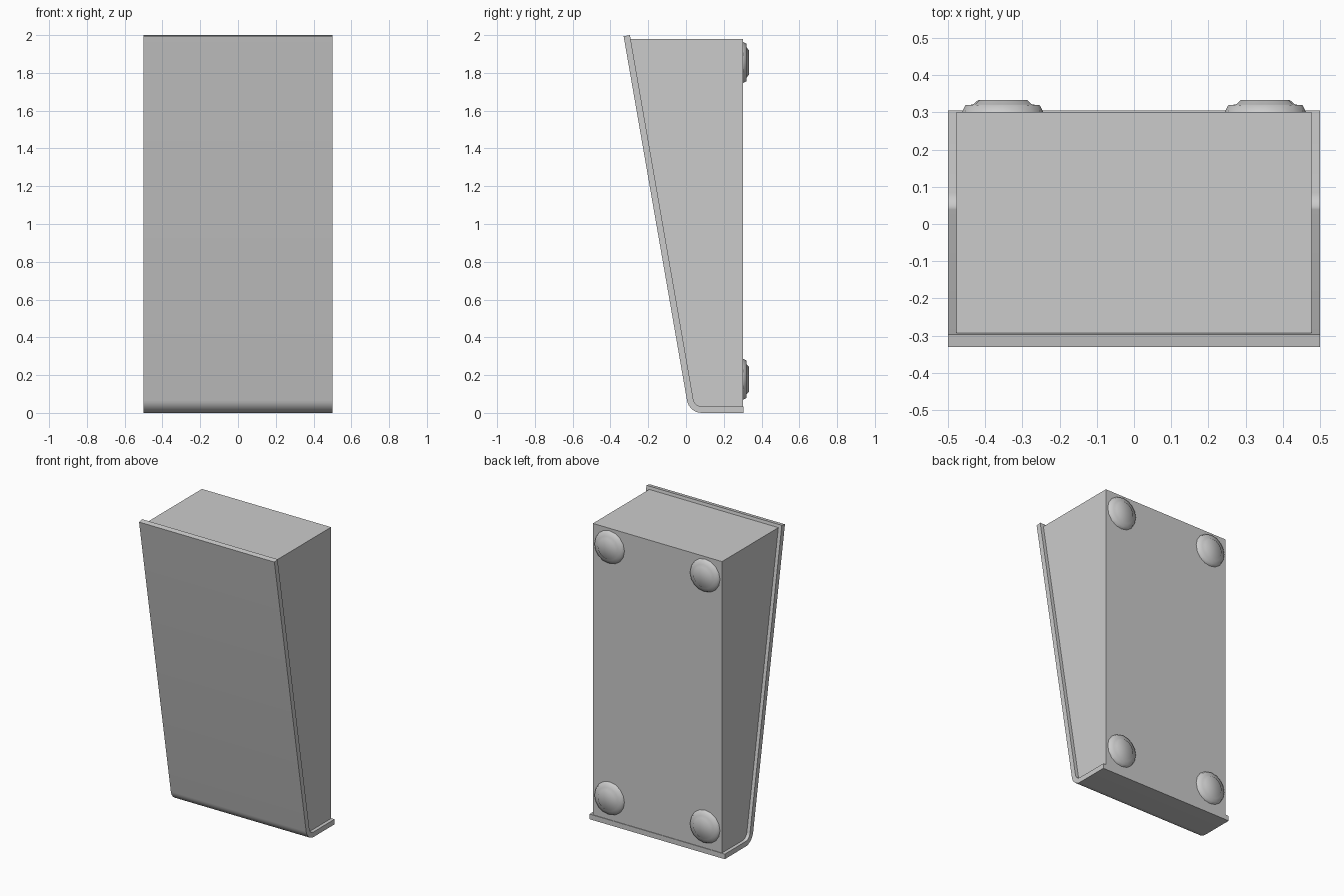
import bpy, bmesh, math
from mathutils import Matrix

if "Cube" in bpy.data.objects:
    bpy.data.objects.remove(bpy.data.objects["Cube"])

TILT = math.radians(9.87)
THICK = 0.034
R = 0.08                     # outer bend radius of the front panel
CY = 0.084                   # y of the bend centre
NY, NZ = math.cos(TILT), math.sin(TILT)


def finish(name, bm, angle):
    bmesh.ops.recalc_face_normals(bm, faces=bm.faces[:])
    mesh = bpy.data.meshes.new(name)
    bm.to_mesh(mesh)
    bm.free()
    ob = bpy.data.objects.new(name, mesh)
    bpy.context.collection.objects.link(ob)
    bpy.ops.object.select_all(action='DESELECT')
    bpy.context.view_layer.objects.active = ob
    ob.select_set(True)
    bpy.ops.object.shade_smooth_by_angle(angle=math.radians(angle))
    return ob


def extrude_x(name, profile, half):
    # Extrude a closed (y, z) profile symmetrically along x
    bm = bmesh.new()
    face = bm.faces.new([bm.verts.new((-half, y, z)) for y, z in profile])
    ext = bmesh.ops.extrude_face_region(bm, geom=[face])
    verts = [v for v in ext['geom'] if isinstance(v, bmesh.types.BMVert)]
    bmesh.ops.translate(bm, verts=verts, vec=(2 * half, 0, 0))
    return finish(name, bm, 30)


def bend(radius, steps=8):
    # Arc from the sloped face round to the flat bottom
    a0, a1 = math.pi + TILT, 1.5 * math.pi
    angles = [a0 + (a1 - a0) * i / steps for i in range(steps + 1)]
    return [(CY + radius * math.cos(a), R + radius * math.sin(a)) for a in angles]


def slope_point(radius, z):
    # Point at height z on the straight line running up from the bend
    y0, z0 = CY - radius * NY, R - radius * NZ
    return (y0 - (z - z0) * math.tan(TILT), z)


# Bent panel covering front and bottom
inner = R - THICK
outer_side = [slope_point(R, 2.0 - THICK * NZ)] + bend(R) + [(0.305, 0.0)]
inner_side = [slope_point(inner, 2.0)] + bend(inner) + [(0.305, THICK)]
extrude_x("front_panel", outer_side + inner_side[::-1], 0.5)

# Wedge-shaped body nested inside the panel
body = [slope_point(inner, 1.98)] + bend(inner) + [(0.301, THICK), (0.301, 1.98)]
extrude_x("body", body, 0.477)

# Four stepped round feet on the back
FOOT = [(0.109, 0.0), (0.1, 0.018), (0.079, 0.02), (0.066, 0.032)]  # radius, height
SIDES = 16
for row, z in (("lower", 0.178), ("upper", 1.855)):
    for side, x in (("left", -0.353), ("right", 0.353)):
        bm = bmesh.new()
        rings = [[bm.verts.new((r * math.cos(2 * math.pi * i / SIDES), -h,
                                r * math.sin(2 * math.pi * i / SIDES)))
                  for i in range(SIDES)] for r, h in FOOT]
        for a, b in zip(rings, rings[1:]):
            for i in range(SIDES):
                j = (i + 1) % SIDES
                bm.faces.new((a[i], a[j], b[j], b[i]))
        bm.faces.new(rings[0])
        bm.faces.new(rings[-1])
        bmesh.ops.transform(bm, verts=bm.verts[:],
                            matrix=Matrix.Translation((x, 0.301, z)) @ Matrix.Scale(-1, 4, (0, 1, 0)))
        finish(f"{row}_{side}_foot", bm, 75)
